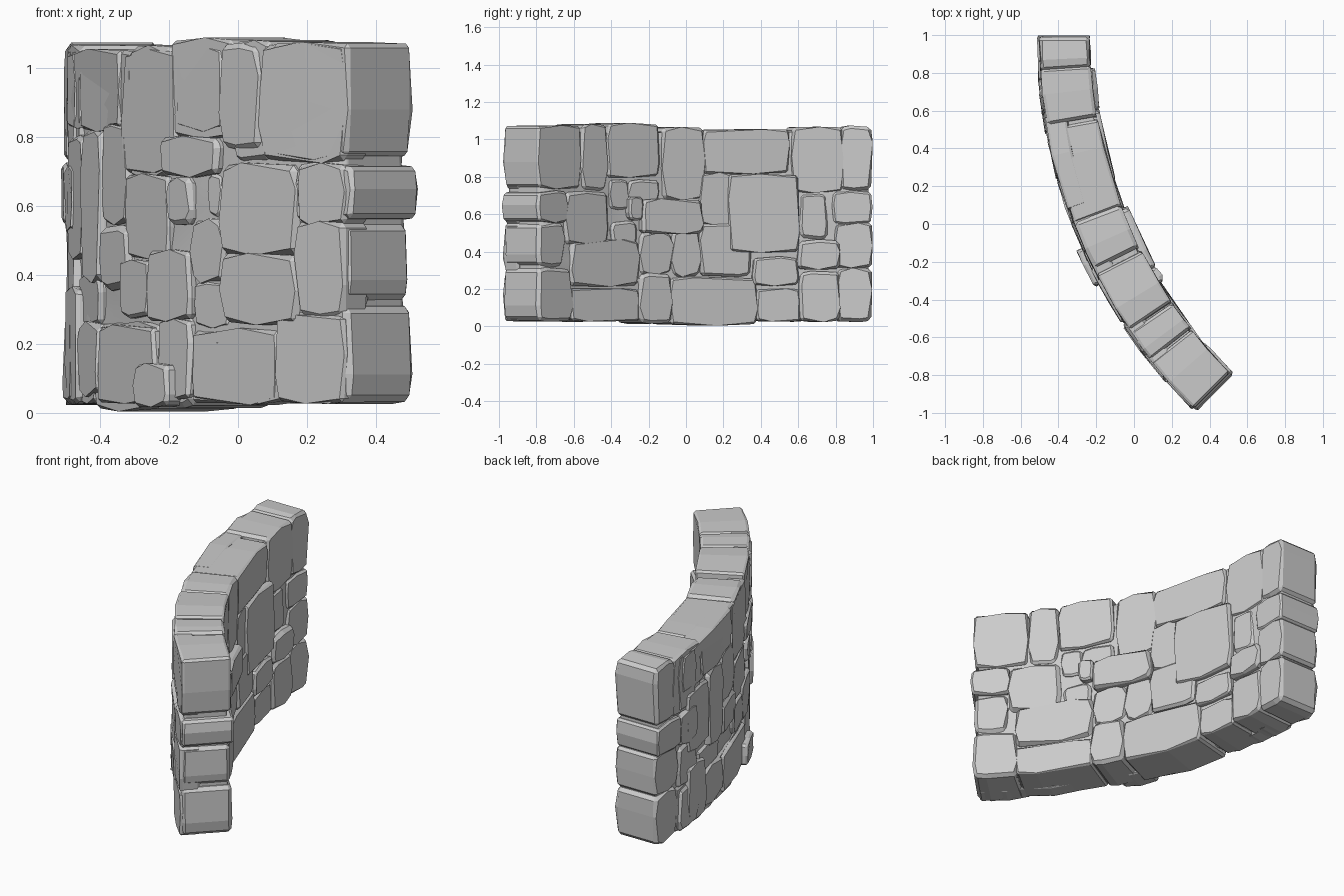
import bpy, bmesh, math, random

if "Cube" in bpy.data.objects:
    bpy.data.objects.remove(bpy.data.objects["Cube"])
random.seed(11)

CX, CY, R, HALF, END = 2.29, 1.0, 2.66, 0.138, 0.787   # plan arc of the wall


def place(t, d, z):
    """Angle along the arc, offset towards the hollow side, height -> point."""
    r = R - d
    return (CX - r * math.cos(t), CY - r * math.sin(t), max(z, 0.0))


def inner_angle(y):
    return math.asin(min(1, max(0, (CY - y) / (R - HALF))))


def outer_angle(x):
    return math.acos(min(1, (CX - x) / (R + HALF)))


def add_stone(bm, t0, t1, z0, z1, d0, d1, grow=0.003):
    """One rough block: eight-sided bulging outline, chamfered edges."""
    j = lambda a: random.uniform(-a, a)
    tm, zm, g = (t0 + t1) / 2, (z0 + z1) / 2, grow / R
    w, h = (t1 - t0) / 2 + g, (z1 - z0) / 2 + grow
    ring = []
    for a, b in ((-1, -1), (0, -1), (1, -1), (1, 0), (1, 1), (0, 1), (-1, 1), (-1, 0)):
        k = random.uniform(0.0, 0.010) if a and b else -random.uniform(0.0, 0.004)
        ring.append((tm + a * (w - k / R) + (0 if a else j(w * 0.5)),
                     zm + b * (h - k) + (0 if b else j(h * 0.5))))
    sides = [[bm.verts.new(place(t, d + j(0.004), z)) for t, z in ring] for d in (d0, d1)]
    lo, hi = sides
    faces = [bm.faces.new(lo), bm.faces.new(hi[::-1])]
    faces += [bm.faces.new((lo[i], hi[i], hi[(i + 1) % 8], lo[(i + 1) % 8])) for i in range(8)]
    edges = {e for f in faces[:2] for e in f.edges}
    for i in (0, 2, 4, 6):                      # only true corners get a chamfer
        edges.add(bm.edges.get((lo[i], hi[i])))
    size = min((t1 - t0) * R, z1 - z0)
    bmesh.ops.bevel(bm, geom=list(edges), offset=min(random.uniform(0.010, 0.020), size * 0.14),
                    offset_type='OFFSET', segments=1, profile=0.5, affect='EDGES')


def finish(bm, name):
    bmesh.ops.recalc_face_normals(bm, faces=bm.faces[:])
    me = bpy.data.meshes.new(name)
    bm.to_mesh(me)
    bm.free()
    ob = bpy.data.objects.new(name, me)
    bpy.context.collection.objects.link(ob)
    return ob


# Mortar core: a bent, slightly lumpy slab recessed behind the stones
bm = bmesh.new()
bmesh.ops.create_cube(bm, size=1)
bmesh.ops.subdivide_edges(bm, edges=bm.edges[:], cuts=15, use_grid_fill=True)
for v in bm.verts:
    t = 0.010 + (v.co.x + 0.5) * (END - 0.020)
    d = v.co.y * 0.236 + random.uniform(-0.008, 0.008)
    v.co = place(t, d, 0.54 + v.co.z * 0.99 + random.uniform(-0.008, 0.008))
core = finish(bm, "mortar_core")
for p in core.data.polygons:
    p.use_smooth = True

# Stones on the hollow face: y0, y1, z0, z1 (optional extra projection)
inner_top = [(-.55, -.42, .73, 1.075), (-.41, -.14, .80, 1.085), (-.12, .10, .68, 1.06),
             (.10, .55, .82, 1.05), (.57, .84, .72, 1.065)]
inner_mid = [(-.64, -.41, .44, .72), (-.40, -.30, .63, .78), (-.30, -.14, .66, .78),
             (-.31, -.24, .57, .69, .025), (-.24, .08, .50, .68, .02), (.08, .25, .54, .82),
             (.23, .60, .40, .81, .01), (.61, .76, .47, .71), (-.61, -.25, .22, .46),
             (-.39, -.26, .43, .56), (-.24, -.07, .28, .50), (.08, .35, .27, .55),
             (-.07, .08, .27, .51), (.36, .60, .22, .37), (.60, .82, .31, .46, .01)]
inner_base = [(-.61, -.25, .03, .20), (-.25, -.08, .02, .28, .01), (-.08, .38, .008, .26),
              (.38, .61, .03, .20), (.61, .82, .03, .29)]
bm = bmesh.new()
for row, back in ((inner_top, -0.13), (inner_mid, -0.02), (inner_base, -0.13)):
    for y0, y1, z0, z1, *extra in row:
        out = HALF + random.uniform(-0.008, 0.010) + sum(extra)
        add_stone(bm, inner_angle(y1), inner_angle(y0), z0, z1, back, out)
finish(bm, "inner_face_stones")

# Stones on the bulging face: x0, x1, z0, z1 (optional extra projection)
outer_top = [(-.495, -.35, .83, 1.05), (-.34, -.19, .70, 1.05), (-.19, -.05, .82, 1.065),
             (-.05, .06, .77, 1.07), (.06, .31, .73, 1.07)]
outer_mid = [(-.45, -.40, .38, .82), (-.40, -.33, .55, .84), (-.33, -.21, .45, .69),
             (-.22, -.06, .69, .80, .01), (-.20, -.14, .55, .68), (-.10, -.06, .57, .69, -.01),
             (-.05, .165, .46, .72), (.17, .315, .55, .72), (-.49, -.45, .45, .80),
             (-.47, -.41, .25, .40), (-.40, -.32, .36, .54), (-.34, -.26, .28, .44, .01),
             (-.26, -.14, .27, .47), (-.14, -.05, .38, .56), (-.04, .17, .26, .46, .008),
             (-.14, -.04, .25, .38, -.01), (.17, .315, .28, .55)]
outer_base = [(-.49, -.46, .03, .36), (-.46, -.40, .05, .26), (-.40, -.24, .03, .25),
              (-.27, -.18, .02, .14, .035), (-.23, -.14, .04, .27), (-.14, .11, .03, .24),
              (.11, .312, .03, .28)]
bm = bmesh.new()
for x0, x1, z0, z1, *extra in outer_top + outer_mid + outer_base:
    out = -HALF - random.uniform(-0.008, 0.010) - sum(extra)
    add_stone(bm, outer_angle(x0), min(outer_angle(x1), END - 0.005), z0, z1, out, -0.03)
finish(bm, "outer_face_stones")

# Full-thickness stones stacked at both ends: z0, z1, length, extra projection
bm = bmesh.new()
for z0, z1, n, e in ((.03, .31, .075, 0), (.32, .55, .08, -.004), (.55, .72, .085, .012),
                     (.73, 1.07, .07, 0)):
    add_stone(bm, 0.003, n, z0, z1, -HALF + 0.006 - e, HALF - 0.004)
for z0, z1, n, e in ((.03, .31, .096, 0), (.32, .55, .075, -.004), (.56, .72, .08, .01),
                     (.74, 1.07, .12, -.003)):
    add_stone(bm, END - n, END + e / 2, z0, z1, -HALF + 0.006, HALF + e)
# Neighbouring blocks on the bulging face next to the straight end
for z0, z1 in ((.03, .27), (.28, .52), (.53, .71), (.72, 1.06)):
    add_stone(bm, 0.082, 0.15, z0, z1, -HALF + random.uniform(-.012, .004), 0)
finish(bm, "end_stones")
